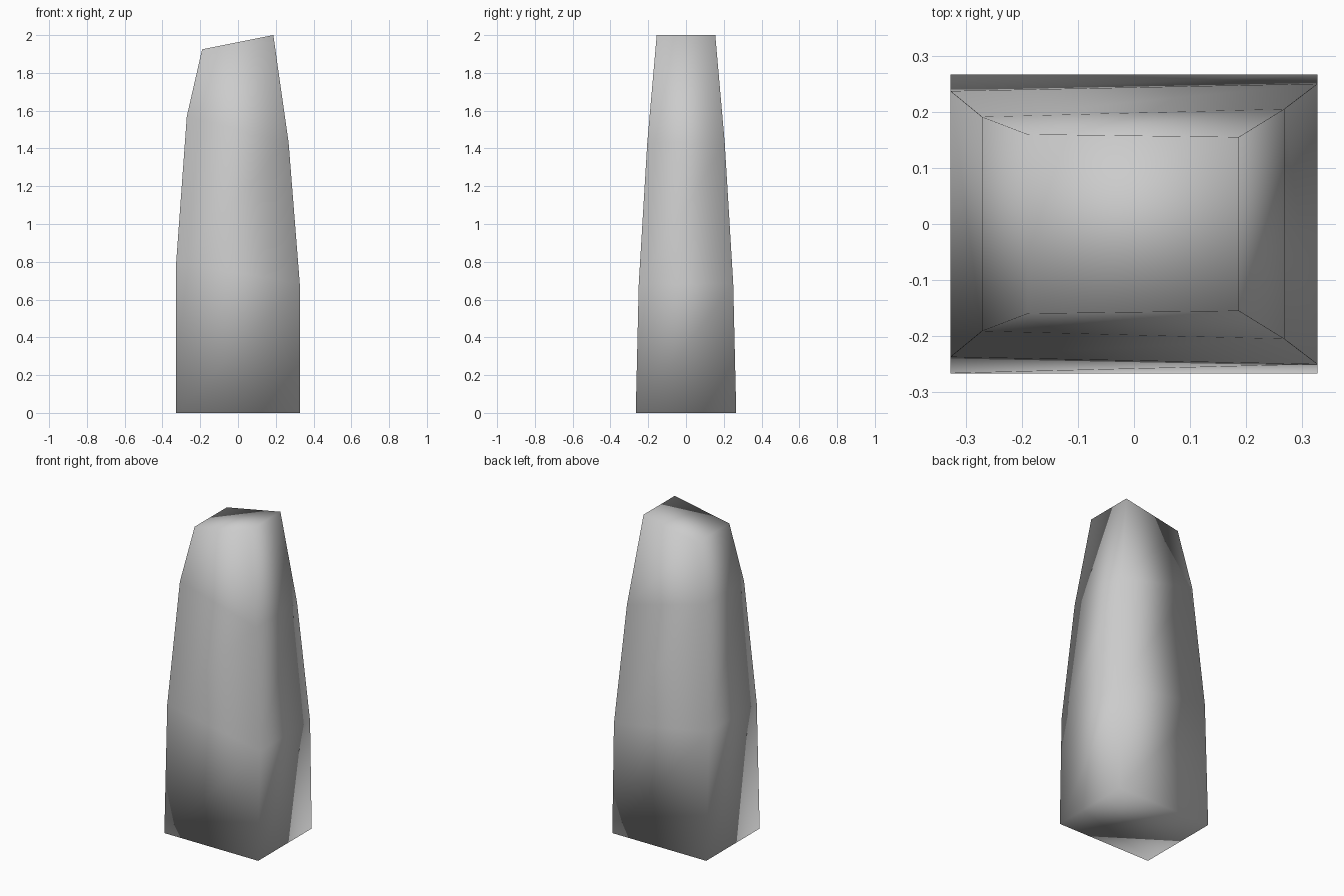
import bpy
import bmesh

if "Cube" in bpy.data.objects:
    bpy.data.objects.remove(bpy.data.objects["Cube"])

# Each ring: (left x, left z, left half-depth), (right x, right z, right half-depth)
RINGS = [
    ((-0.327, 0.00, 0.266), (0.327, 0.00, 0.266)),
    ((-0.327, 0.80, 0.237), (0.327, 0.685, 0.25)),
    ((-0.271, 1.57, 0.191), (0.268, 1.43, 0.205)),
    ((-0.190, 1.925, 0.160), (0.187, 2.00, 0.155)),
]

# Tapered four-sided pillar with a slanted top
bm = bmesh.new()
loops = []
for (lx, lz, ly), (rx, rz, ry) in RINGS:
    corners = [(lx, -ly, lz), (rx, -ry, rz), (rx, ry, rz), (lx, ly, lz)]
    loops.append([bm.verts.new(c) for c in corners])

for low, high in zip(loops, loops[1:]):
    for i in range(4):
        j = (i + 1) % 4
        bm.faces.new((low[i], low[j], high[j], high[i]))

# Caps
bm.faces.new(reversed(loops[0]))
bm.faces.new(loops[-1])

# Soft shading over the whole block
for face in bm.faces:
    face.smooth = True

mesh = bpy.data.meshes.new("stone_pillar")
bm.to_mesh(mesh)
bm.free()
pillar = bpy.data.objects.new("stone_pillar", mesh)
bpy.context.collection.objects.link(pillar)
